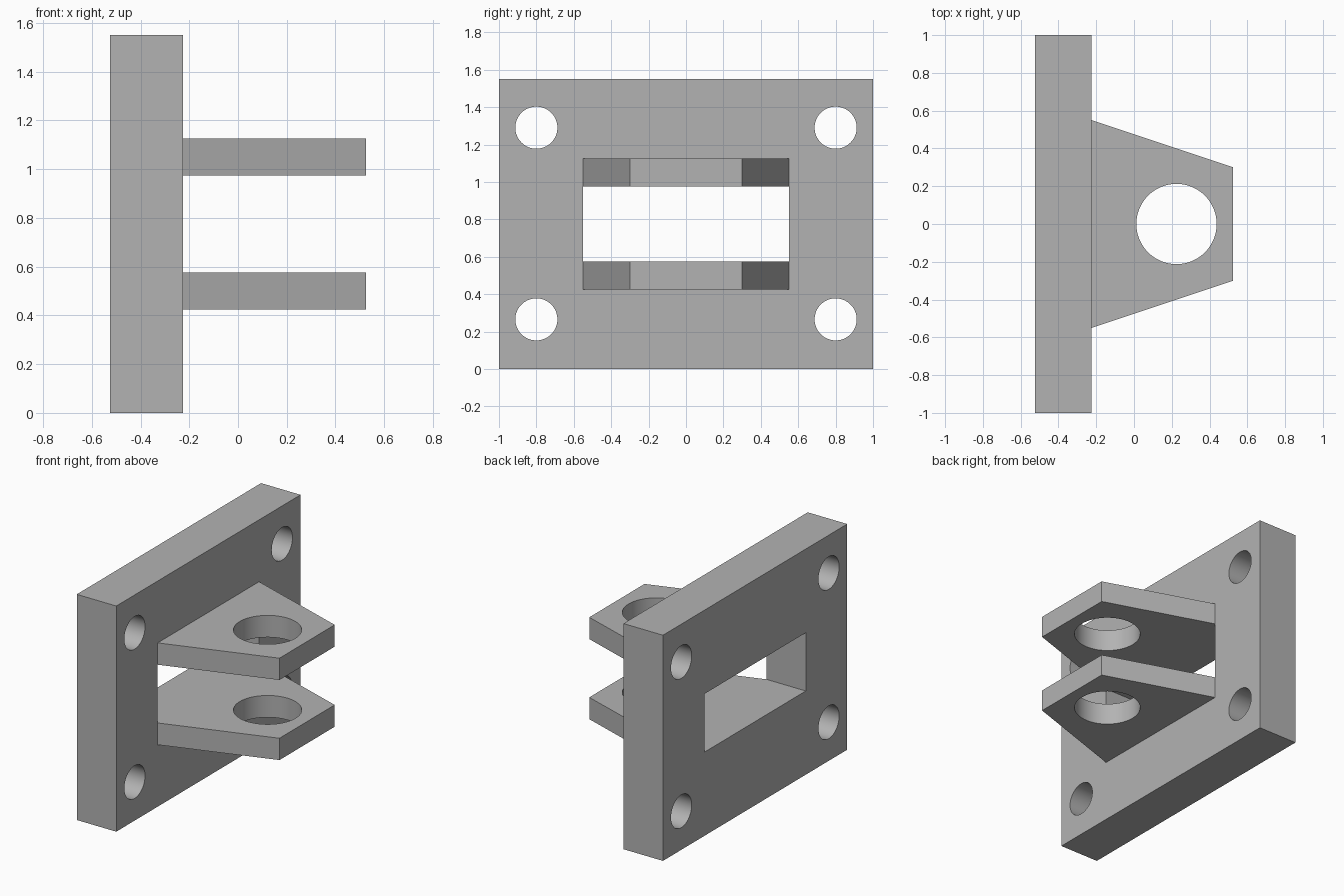
import bpy
import bmesh
from math import pi
from mathutils import Matrix, Vector

if "Cube" in bpy.data.objects:
    bpy.data.objects.remove(bpy.data.objects["Cube"], do_unlink=True)

grey = bpy.data.materials.new("plain grey")
grey.use_nodes = True
colour = (0.45, 0.45, 0.45, 1)
grey.diffuse_color = colour
grey.node_tree.nodes["Principled BSDF"].inputs["Base Color"].default_value = colour


def make_object(name, bm):
    bmesh.ops.recalc_face_normals(bm, faces=bm.faces)
    mesh = bpy.data.meshes.new(name)
    bm.to_mesh(mesh)
    bm.free()
    mesh.materials.append(grey)
    obj = bpy.data.objects.new(name, mesh)
    bpy.context.collection.objects.link(obj)
    return obj


def box(name, low, high):
    low, high = Vector(low), Vector(high)
    bm = bmesh.new()
    matrix = Matrix.Translation((low + high) / 2) @ Matrix.Diagonal((high - low).to_4d())
    bmesh.ops.create_cube(bm, size=1, matrix=matrix)
    return make_object(name, bm)


def cylinder(name, centre, radius, depth, axis):
    bm = bmesh.new()
    turn = Matrix.Rotation(pi / 2, 4, "Y") if axis == "X" else Matrix()
    bmesh.ops.create_cone(bm, cap_ends=True, segments=64, radius1=radius,
                          radius2=radius, depth=depth,
                          matrix=Matrix.Translation(centre) @ turn)
    return make_object(name, bm)


def prism(name, outline, bottom, top):
    bm = bmesh.new()
    face = bm.faces.new([bm.verts.new((x, y, bottom)) for x, y in outline])
    new = bmesh.ops.extrude_face_region(bm, geom=[face])["geom"]
    verts = [v for v in new if isinstance(v, bmesh.types.BMVert)]
    bmesh.ops.translate(bm, verts=verts, vec=(0, 0, top - bottom))
    return make_object(name, bm)


def cut(obj, cutters):
    # Apply each cut, then discard its cutter
    bpy.context.view_layer.objects.active = obj
    for cutter in cutters:
        cutter.hide_render = True
        mod = obj.modifiers.new("cut", "BOOLEAN")
        mod.operation = "DIFFERENCE"
        mod.solver = "EXACT"
        mod.object = cutter
        bpy.ops.object.modifier_apply(modifier=mod.name)
        bpy.data.objects.remove(cutter, do_unlink=True)
    bpy.ops.object.select_all(action="DESELECT")
    obj.select_set(True)
    bpy.ops.object.shade_smooth_by_angle(angle=pi / 6)


BACK, FACE, TIP = -0.525, -0.225, 0.525
HEIGHT = 1.55

# Mounting plate with a rectangular window and four bolt holes
plate = box("mounting_plate", (BACK, -1, 0), (FACE, 1, HEIGHT))
cutters = [box("window_cutter", (-0.7, -0.55, 0.575), (0, 0.55, 0.975))]
for y in (-0.8, 0.8):
    for z in (0.265, 1.29):
        cutters.append(cylinder("bolt_cutter", (-0.375, y, z), 0.1125, 0.6, "X"))
cut(plate, cutters)

# Two tapered lugs, each with a pin hole
outline = [(FACE, -0.55), (TIP, -0.3), (TIP, 0.3), (FACE, 0.55)]
for name, bottom in (("lower_lug", 0.425), ("upper_lug", 0.975)):
    lug = prism(name, outline, bottom, bottom + 0.15)
    cut(lug, [cylinder("pin_cutter", (0.225, 0, bottom), 0.2125, 0.6, "Z")])
